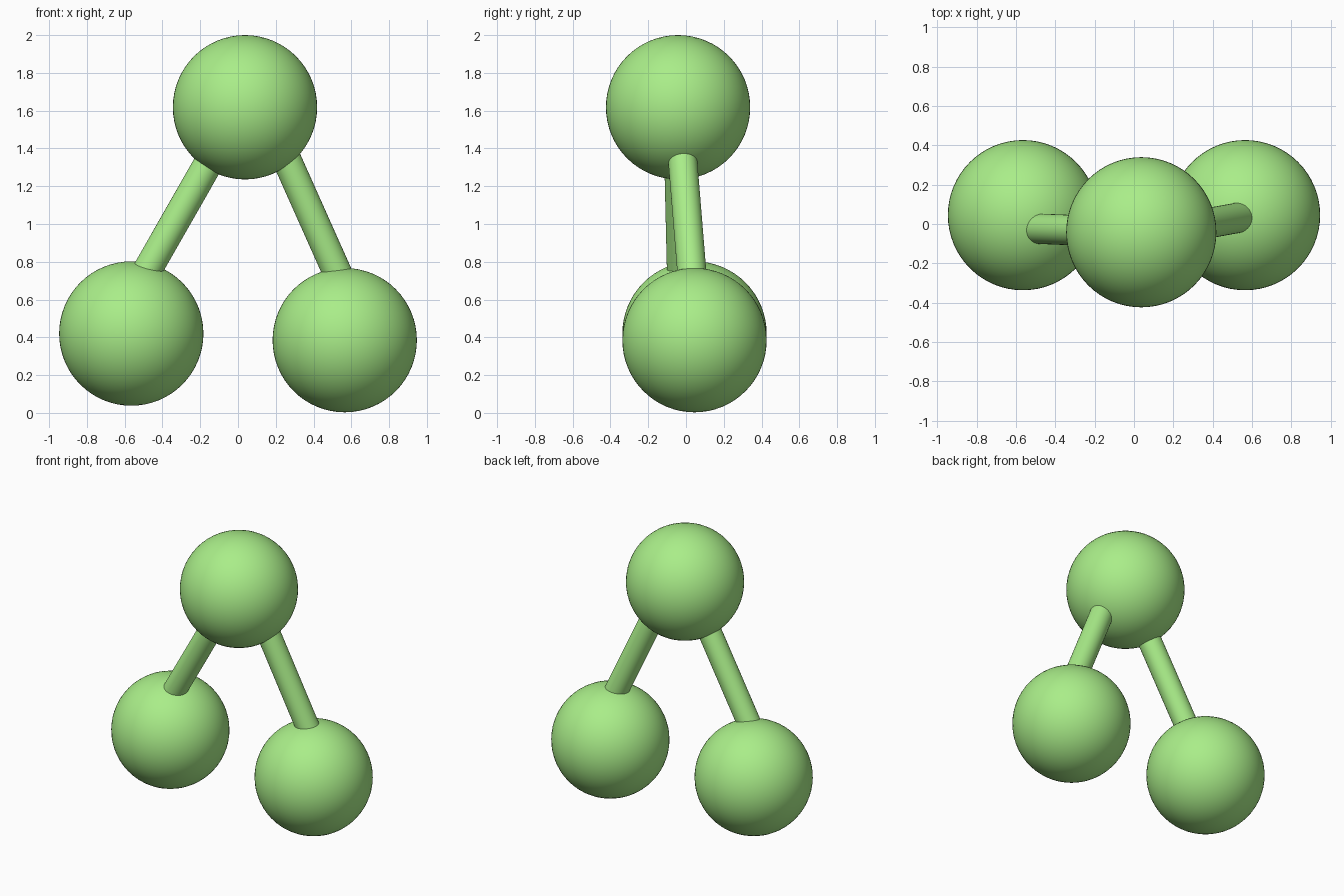
import bpy
from mathutils import Vector

if "Cube" in bpy.data.objects:
    bpy.data.objects.remove(bpy.data.objects["Cube"])

green = bpy.data.materials.new("green")
green.diffuse_color = (0.40, 0.85, 0.25, 1)
green.use_nodes = True
green.node_tree.nodes["Principled BSDF"].inputs["Base Color"].default_value = green.diffuse_color


def finish(name):
    ob = bpy.context.object
    ob.name = name
    ob.data.materials.append(green)
    bpy.ops.object.shade_smooth_by_angle()


def ball(name, centre):
    bpy.ops.mesh.primitive_uv_sphere_add(segments=64, ring_count=32, radius=0.382, location=centre)
    finish(name)


def rod(name, a, b, sink=0.2):
    # a and b are the visible ends; both ends sink into the balls
    a, b = Vector(a), Vector(b)
    d = b - a
    bpy.ops.mesh.primitive_cylinder_add(
        vertices=48, radius=0.077, depth=d.length + 2 * sink, location=(a + b) / 2,
        rotation=d.to_track_quat('Z', 'Y').to_euler())
    finish(name)


# Three equal balls
ball("top_ball", (0.037, -0.042, 1.618))
ball("left_ball", (-0.565, 0.045, 0.42))
ball("right_ball", (0.565, 0.045, 0.385))

# Two connecting rods, set slightly outside the ball centres
rod("left_rod", (-0.175, -0.037, 1.29), (-0.462, -0.025, 0.787))
rod("right_rod", (0.269, -0.016, 1.317), (0.520, 0.030, 0.755))
